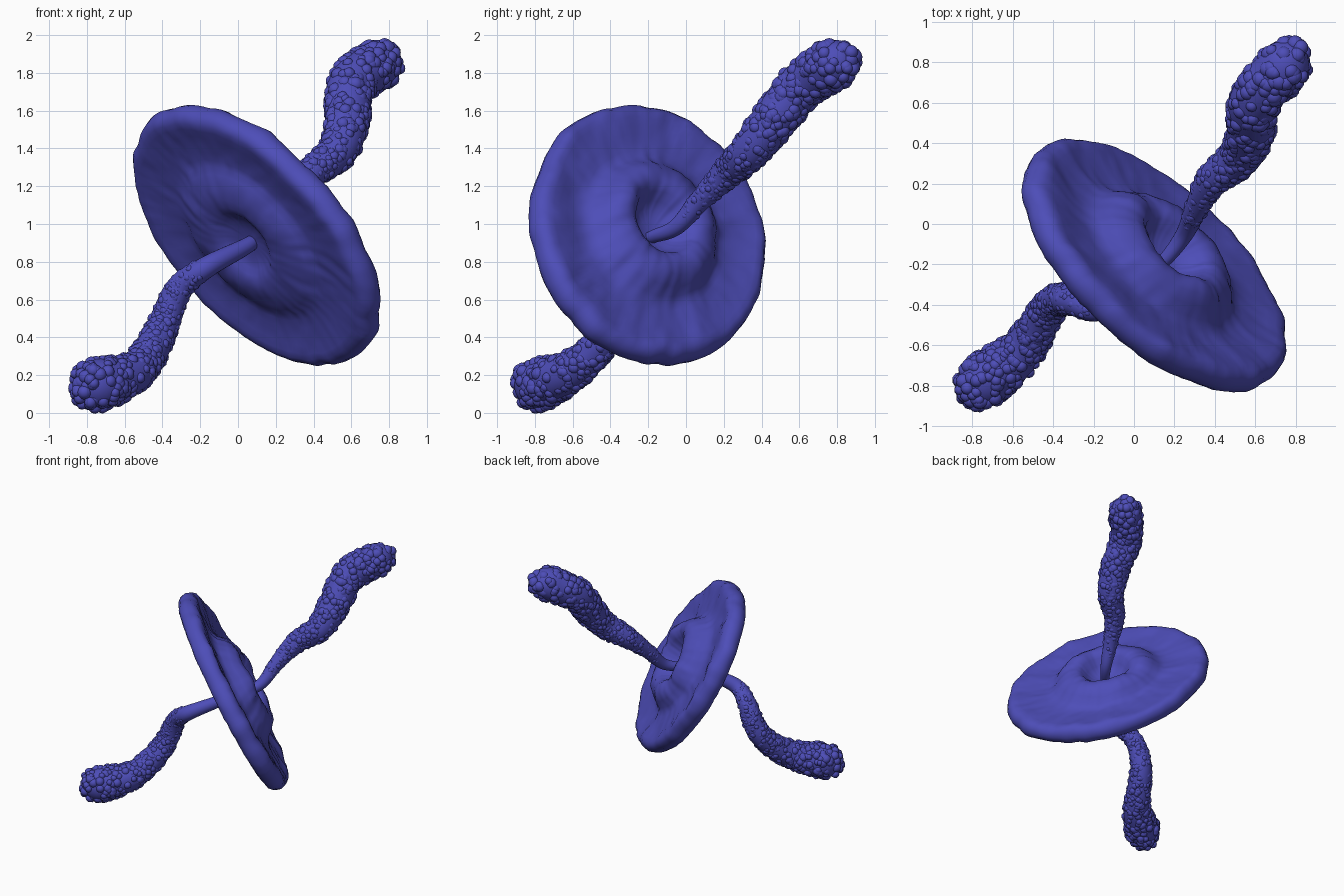
import bpy, math, random
import bmesh
from mathutils import Vector, noise

if "Cube" in bpy.data.objects:
    bpy.data.objects.remove(bpy.data.objects["Cube"])

random.seed(4)
mat = bpy.data.materials.new("indigo")
mat.diffuse_color = (0.075, 0.075, 0.48, 1)
mat.use_nodes = True
mat.node_tree.nodes["Principled BSDF"].inputs["Base Color"].default_value = mat.diffuse_color


def add_mesh(name, verts, faces):
    me = bpy.data.meshes.new(name)
    me.from_pydata(verts, [], faces)
    me.materials.append(mat)
    me.polygons.foreach_set("use_smooth", [True] * len(me.polygons))
    ob = bpy.data.objects.new(name, me)
    bpy.context.collection.objects.link(ob)
    return ob


def loft(rings):
    # Joins equal-length closed rings, capping both ends
    n = len(rings[0])
    verts = [v for r in rings for v in r]
    faces = [(i * n + j, i * n + (j + 1) % n, (i + 1) * n + (j + 1) % n, (i + 1) * n + j)
             for i in range(len(rings) - 1) for j in range(n)]
    faces.append(tuple(reversed(range(n))))
    faces.append(tuple(range(len(verts) - n, len(verts))))
    return verts, faces


def smooth_path(pts, steps=8):
    # Catmull-Rom path through (x, y, z, radius) points
    p = [Vector(q) for q in pts]
    p = [2 * p[0] - p[1]] + p + [2 * p[-1] - p[-2]]
    out = []
    for i in range(1, len(p) - 2):
        a, b, c, d = p[i - 1:i + 3]
        for s in range(steps):
            t = s / steps
            out.append(0.5 * (2 * b + (c - a) * t + (2 * a - 5 * b + 4 * c - d) * t * t
                              + (3 * b - a - 3 * c + d) * t ** 3))
    return out + [p[-2]]


# Disc: half profile (radius, half height); the lower face has a shallower hub
half = [(0.02, 0.03), (0.07, 0.035), (0.12, 0.055), (0.16, 0.10), (0.19, 0.155), (0.23, 0.185),
        (0.28, 0.185), (0.33, 0.165), (0.38, 0.125), (0.42, 0.08), (0.46, 0.06), (0.50, 0.056),
        (0.55, 0.056), (0.60, 0.06), (0.65, 0.066), (0.70, 0.074), (0.735, 0.076),
        (0.765, 0.066), (0.788, 0.042)]
profile = [(r, -h if r > 0.4 else -0.05 - 0.35 * h) for r, h in half] + [(0.80, 0)]
profile += [(r, h) for r, h in reversed(half)]
centre = Vector((0.10, -0.205, 0.94))
axis = Vector((0.675, 0.57, 0.465)).normalized()
# Slightly oval: long and short directions within the disc plane
ux = (Vector((1, 0, 0)) - axis * axis.x).normalized()
uz = (Vector((0, 0, -1)) + axis * axis.z).normalized()
major = (ux * 0.85 + uz * 0.2).normalized()
minor = axis.cross(major)
rings = []
for r, h in profile:
    ring = []
    for j in range(160):
        a = 2 * math.pi * j / 160
        u = Vector((math.cos(a), math.sin(a), 0))
        p = u * r * (1 + 0.02 * noise.noise(u * 2.2) + 0.015 * noise.noise(u * 6))
        oval = min(1, r / 0.5)
        side = 3 * (h > 0)
        swirl = noise.noise(Vector((p.x * 5, p.y * 5, side)))
        fine = noise.noise(Vector((p.x * 17, p.y * 17, 7 + side)))
        edge = min(1, r * 4) * min(1, abs(h) * 20)
        z = h * (1 + 0.15 * swirl) + (0.008 * swirl + 0.007 * fine) * edge
        ring.append(centre + major * p.x * (1 + 0.08 * oval)
                    + minor * p.y * (1 - 0.125 * oval) + axis * z)
    rings.append(ring)
add_mesh("disc", *loft(rings))

# Pellet template
bm = bmesh.new()
bmesh.ops.create_icosphere(bm, subdivisions=2, radius=1)
ball_v = [v.co.copy() for v in bm.verts]
ball_f = [[v.index for v in f.verts] for f in bm.faces]
bm.free()


def jet(name, pts, pellet):
    path = smooth_path(pts)
    pos = [p.xyz for p in path]
    rad = [p.w for p in path]
    # Rounded end beyond the last point
    end = (pos[-1] - pos[-2]).normalized()
    last, R = pos[-1], rad[-1]
    for k in (20, 40, 60, 78):
        t = math.radians(k)
        pos.append(last + end * R * math.sin(t))
        rad.append(R * math.cos(t))
    rings, balls = [], []
    count = 0.0
    for i, (p, r) in enumerate(zip(pos, rad)):
        d = (pos[min(i + 1, len(pos) - 1)] - pos[max(i - 1, 0)]).normalized()
        q = d.to_track_quat('Z', 'Y')
        f = min(1, i / len(path))
        rings.append([p + q @ Vector((math.cos(a), math.sin(a), 0)) * r * (1 - 0.1 * f)
                      for a in (2 * math.pi * j / 24 for j in range(24))])
        # Pellets over the skin, growing towards the tip; the root stays smooth
        if f < 0.3:
            continue
        size = 0.014 + (pellet - 0.014) * f
        step = (pos[i] - pos[i - 1]).length
        count += 2 * math.pi * r * step / (1.9 * size * size)
        while count >= 1:
            count -= 1
            a = random.uniform(0, 2 * math.pi)
            s = size * random.uniform(0.8, 1.25)
            out = max(r - s * random.uniform(0.75, 1.1), 0)
            c = p + q @ Vector((math.cos(a), math.sin(a), 0)) * out
            balls.append((c + d * random.uniform(-0.5, 0.5) * step, s))
    add_mesh(name + "_core", *loft(rings))
    verts, faces = [], []
    for c, s in balls:
        n = len(verts)
        verts += [c + v * s for v in ball_v]
        faces += [[n + k for k in f] for f in ball_f]
    add_mesh(name + "_pellets", verts, faces)


# Jets leaving both faces: x, y, z, radius
jet("upper_jet", [(0.10, -0.21, 0.92, 0.03), (0.16, -0.17, 0.935, 0.035), (0.25, -0.05, 0.985, 0.045),
                  (0.31, 0.08, 1.13, 0.06), (0.39, 0.22, 1.27, 0.085), (0.53, 0.34, 1.39, 0.11),
                  (0.58, 0.48, 1.57, 0.127), (0.60, 0.62, 1.74, 0.135), (0.735, 0.775, 1.845, 0.143)], 0.038)
jet("lower_jet", [(0.10, -0.21, 0.92, 0.035), (0.03, -0.29, 0.875, 0.045), (-0.17, -0.42, 0.77, 0.06),
                  (-0.31, -0.38, 0.66, 0.075), (-0.39, -0.38, 0.48, 0.088), (-0.46, -0.48, 0.33, 0.10),
                  (-0.56, -0.63, 0.21, 0.118), (-0.735, -0.77, 0.153, 0.15)], 0.032)
